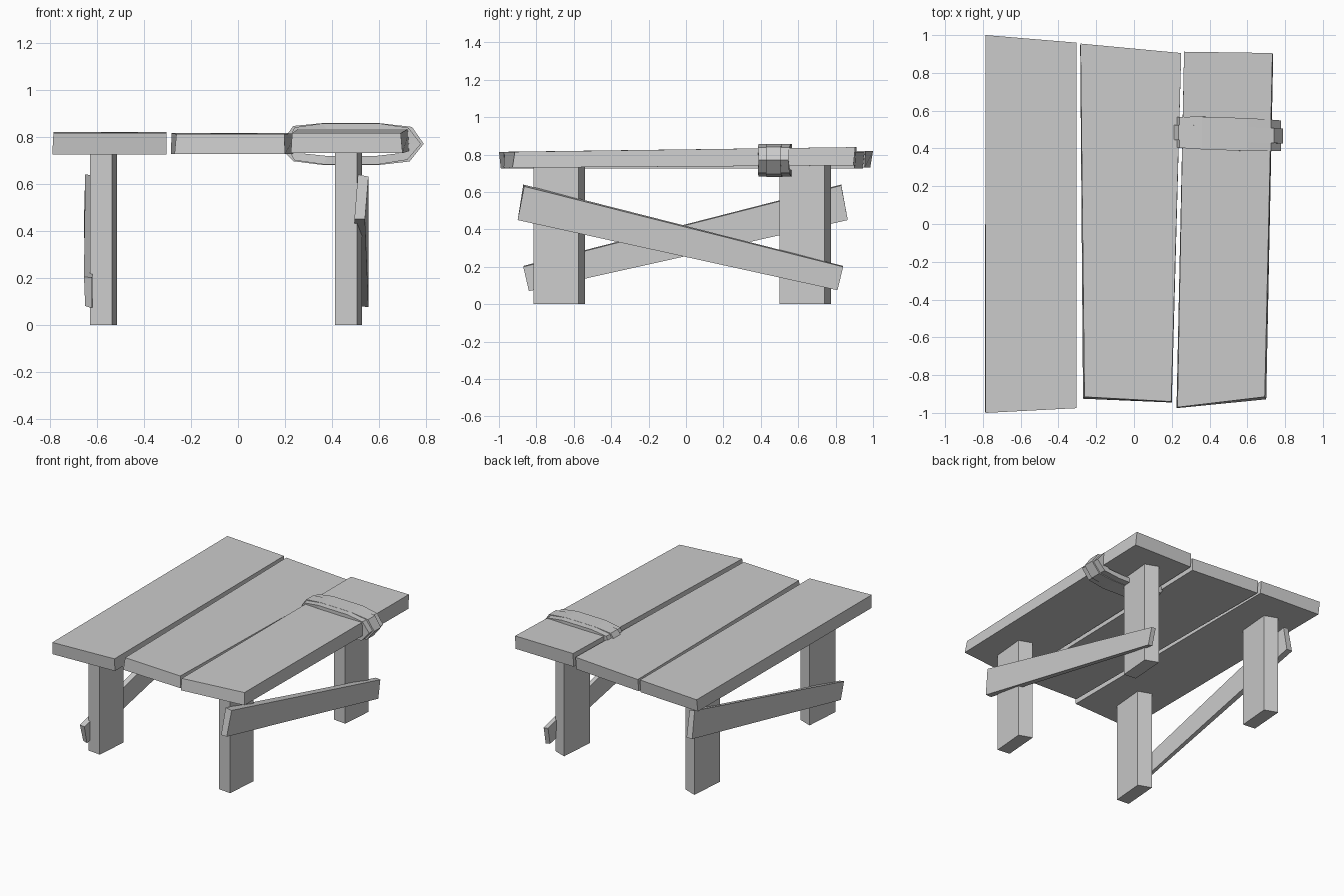
import bpy, bmesh

if "Cube" in bpy.data.objects:
    bpy.data.objects.remove(bpy.data.objects["Cube"])


def prism(name, a, b):
    """Solid joining two matching rings of 3D points, flat shaded."""
    bm = bmesh.new()
    va = [bm.verts.new(p) for p in a]
    vb = [bm.verts.new(p) for p in b]
    n = len(a)
    bm.faces.new(va[::-1])
    bm.faces.new(vb)
    for i in range(n):
        j = (i + 1) % n
        bm.faces.new((va[i], va[j], vb[j], vb[i]))
    finish(name, bm)


def finish(name, bm):
    bmesh.ops.recalc_face_normals(bm, faces=bm.faces)
    me = bpy.data.meshes.new(name)
    bm.to_mesh(me)
    bm.free()
    bpy.context.collection.objects.link(bpy.data.objects.new(name, me))


def plank(name, bottom, top, z_front, z_back):
    """Corners run front-left, front-right, back-right, back-left."""
    zs = [z_front, z_front, z_back, z_back]
    prism(name, [(x, y, z[0]) for (x, y), z in zip(bottom, zs)],
          [(x, y, z[1]) for (x, y), z in zip(top, zs)])


# table top: three uneven planks
plank("left_plank",
      [(-.79, -.99), (-.305, -.97), (-.305, .955), (-.785, .985)],
      [(-.785, -1.0), (-.305, -.975), (-.305, .96), (-.785, 1.0)],
      (.725, .815), (.73, .82))
plank("middle_plank",
      [(-.27, -.925), (.20, -.945), (.245, .90), (-.285, .945)],
      [(-.262, -.915), (.197, -.94), (.25, .905), (-.283, .955)],
      (.727, .812), (.727, .815))
plank("right_plank",
      [(.225, -.975), (.70, -.928), (.737, .895), (.265, .905)],
      [(.23, -.97), (.692, -.915), (.733, .905), (.265, .912)],
      (.73, .815), (.742, .84))

# four skewed legs sharing one footprint
foot = [(-.63, -.805), (-.535, -.815), (-.515, -.575), (-.61, -.54)]
for side, dx in (("left", 0), ("right", 1.042)):
    for end, dy in (("front", 0), ("back", 1.315)):
        ring = [(x + dx, y + dy) for x, y in foot]
        prism(f"{end}_{side}_leg", [(x, y, 0) for x, y in ring],
              [(x, y, .742) for x, y in ring])

# diagonal side braces
prism("right_brace",
      [(.51, -.87, .64), (.555, -.865, .63), (.54, -.90, .45), (.495, -.90, .45)],
      [(.515, .84, .205), (.55, .84, .20), (.555, .81, .075), (.52, .81, .08)])
prism("left_brace",
      [(-.655, -.87, .205), (-.62, -.87, .20), (-.62, -.84, .07), (-.65, -.84, .08)],
      [(-.65, .83, .64), (-.61, .83, .635), (-.61, .865, .45), (-.655, .865, .45)])


# wrapped band around the right plank: outer loop (x, z), hollow inside
def band(name, outer, y0, y1, bulge):
    cx, cz = .495, .77
    bm = bmesh.new()
    rings = []
    for x, z in outer:
        ix, iz = cx + (x - cx) * .82, cz + (z - cz) * .6
        b = bulge * (1 - ((x - cx) / .3) ** 2)
        s = -.01 * (x - cx) / .3
        rings.append([bm.verts.new(p) for p in (
            (x, y0 - b + s, z), (x, y1 + b + s, z),
            (ix, y1 + b + s, iz), (ix, y0 - b + s, iz))])
    for r, q in zip(rings, rings[1:] + rings[:1]):
        for i in range(4):
            j = (i + 1) % 4
            bm.faces.new((r[i], r[j], q[j], q[i]))
    finish(name, bm)


band("wide_binding",
     [(.22, .795), (.24, .84), (.36, .857), (.60, .857), (.725, .838),
      (.778, .77), (.72, .702), (.60, .683), (.36, .683), (.24, .70), (.22, .735)],
     .397, .557, .008)
band("narrow_binding",
     [(.202, .80), (.235, .846), (.36, .858), (.60, .858), (.74, .842),
      (.79, .77), (.73, .695), (.60, .68), (.36, .68), (.235, .696), (.202, .73)],
     .437, .515, .003)
